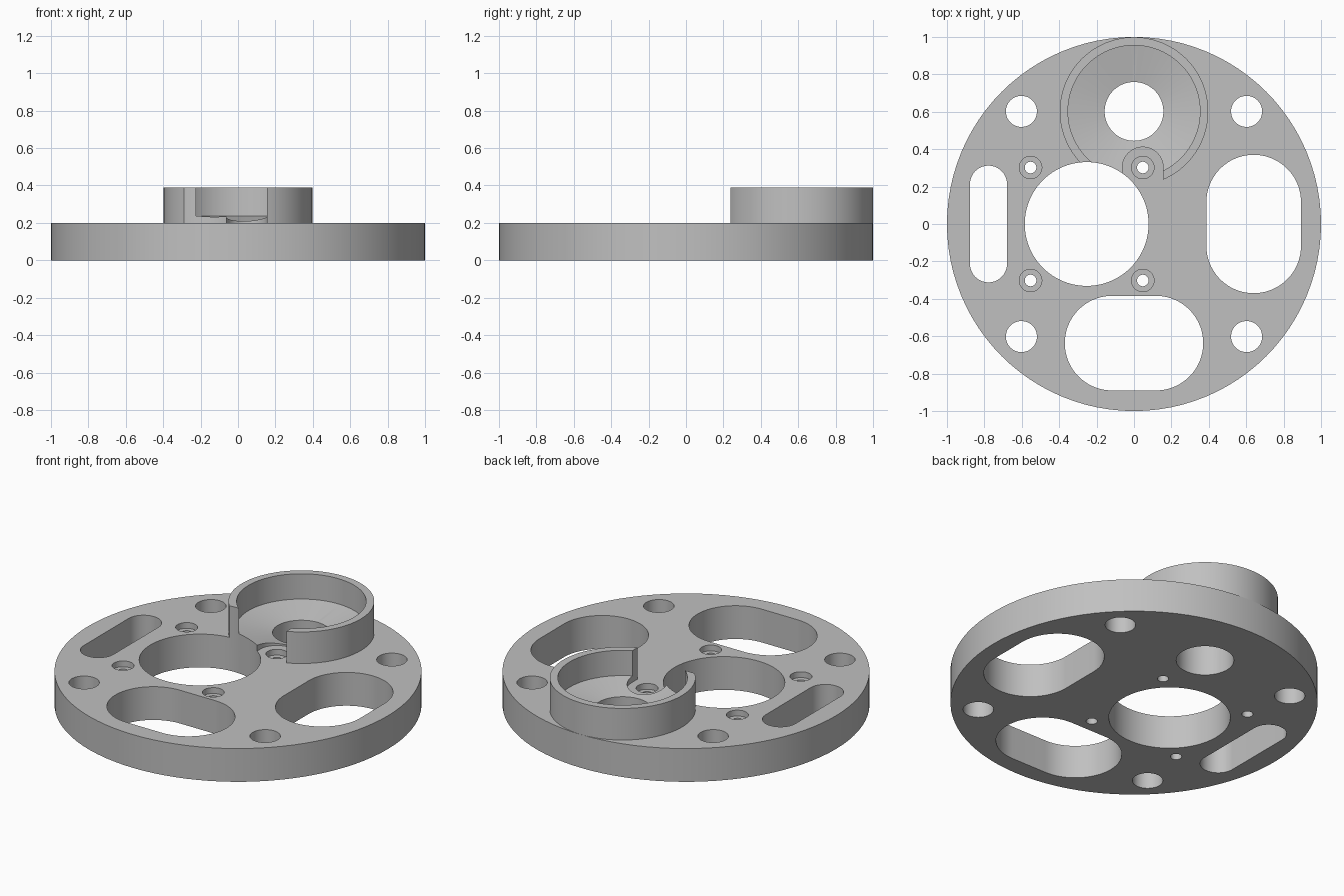
import bpy, bmesh
from math import cos, sin, pi
from mathutils import Vector

cube = bpy.data.objects.get("Cube")
if cube:
    bpy.data.objects.remove(cube, do_unlink=True)

SEG = 96
THICK = 0.2

grey = bpy.data.materials.new("plain grey")
grey.use_nodes = True
colour = (0.53, 0.53, 0.53, 1)
grey.diffuse_color = colour
grey.node_tree.nodes["Principled BSDF"].inputs["Base Color"].default_value = colour


def make_object(name, bm):
    bmesh.ops.recalc_face_normals(bm, faces=bm.faces)
    mesh = bpy.data.meshes.new(name)
    bm.to_mesh(mesh)
    bm.free()
    mesh.materials.append(grey)
    obj = bpy.data.objects.new(name, mesh)
    bpy.context.collection.objects.link(obj)
    return obj


def add_slot(bm, a, b, radius, z0, z1):
    """Upright prism around the segment a-b; a plain cylinder when a equals b."""
    a, b = Vector(a), Vector(b)
    axis = b - a
    start = Vector((1, 0)).angle_signed(axis) * -1 if axis.length else 0
    points = []
    for i in range(SEG):
        # half the points round the far end, half round the near end
        far = i < SEG // 2
        step = pi / (SEG // 2 - 1) if axis.length else 2 * pi / SEG
        turn = (i - (0 if far else 1)) * step if axis.length else i * step
        t = start - pi / 2 + turn
        points.append((b if far else a) + radius * Vector((cos(t), sin(t))))
    face = bm.faces.new([bm.verts.new((p.x, p.y, z0)) for p in points])
    top = bmesh.ops.extrude_face_region(bm, geom=[face], use_keep_orig=True)
    moved = [v for v in top["geom"] if isinstance(v, bmesh.types.BMVert)]
    bmesh.ops.translate(bm, verts=moved, vec=(0, 0, z1 - z0))


def add_lathe(bm, profile, centre):
    """Closed ring turned from a closed (radius, height) profile."""
    rings = []
    for i in range(SEG):
        t = 2 * pi * i / SEG
        rings.append([bm.verts.new((centre[0] + r * cos(t), centre[1] + r * sin(t), z))
                      for r, z in profile])
    n = len(profile)
    for i in range(SEG):
        p, q = rings[i], rings[(i + 1) % SEG]
        for j in range(n):
            k = (j + 1) % n
            bm.faces.new((p[j], q[j], q[k], p[k]))


def combine(target, tool, operation):
    mod = target.modifiers.new(operation, "BOOLEAN")
    mod.operation = operation
    mod.solver = "EXACT"
    mod.object = tool
    bpy.context.view_layer.objects.active = target
    bpy.ops.object.modifier_apply(modifier=mod.name)
    bpy.data.objects.remove(tool, do_unlink=True)


HUB = (-0.253, 0)      # centre of the large bore
CUP = (0, 0.602)       # centre of the raised collar
SCREW = 0.3            # screw offset from the bore centre

# Round base plate
bm = bmesh.new()
add_slot(bm, (0, 0), (0, 0), 1, 0, THICK)
plate = make_object("mounting_plate", bm)

# Raised collar with a shallow conical floor
bm = bmesh.new()
add_lathe(bm, [(0.15, 0.12), (0.397, 0.12), (0.397, 0.39),
               (0.353, 0.39), (0.353, 0.238), (0.15, 0.201)], CUP)
collar = make_object("collar", bm)

# Clearance for the screw head that breaks into the collar
bm = bmesh.new()
screw_x = HUB[0] + SCREW
add_slot(bm, (screw_x, -0.1), (screw_x, SCREW + 0.002), 0.109, 0.05, 0.5)
combine(collar, make_object("screw_clearance", bm), "DIFFERENCE")
combine(plate, collar, "UNION")

# Openings through the plate
bm = bmesh.new()
LOW, HIGH = -0.1, 0.6
add_slot(bm, HUB, HUB, 0.331, LOW, HIGH)                                # large bore
add_slot(bm, CUP, CUP, 0.157, LOW, HIGH)                                # collar hole
add_slot(bm, (0.64, -0.117), (0.64, 0.117), 0.253, LOW, HIGH)           # left window
add_slot(bm, (-0.117, -0.637), (0.117, -0.637), 0.253, LOW, HIGH)       # front window
add_slot(bm, (-0.778, -0.213), (-0.778, 0.213), 0.099, LOW, HIGH)       # right slot
for sx in (-1, 1):
    for sy in (-1, 1):
        bolt = (0.602 * sx, 0.602 * sy)
        add_slot(bm, bolt, bolt, 0.083, LOW, HIGH)
combine(plate, make_object("openings", bm), "DIFFERENCE")

# Counterbored screw holes round the bore: head recess, then shank
for radius, bottom, top in ((0.06, THICK - 0.035, 0.3), (0.031, LOW, 0.3)):
    bm = bmesh.new()
    for sx in (-1, 1):
        for sy in (-1, 1):
            spot = (HUB[0] + SCREW * sx, (SCREW + 0.002) * sy)
            add_slot(bm, spot, spot, radius, bottom, top)
    combine(plate, make_object("screw_holes", bm), "DIFFERENCE")

# Smooth walls, crisp edges
bpy.ops.object.select_all(action="DESELECT")
plate.select_set(True)
bpy.context.view_layer.objects.active = plate
bpy.ops.object.shade_smooth_by_angle()
